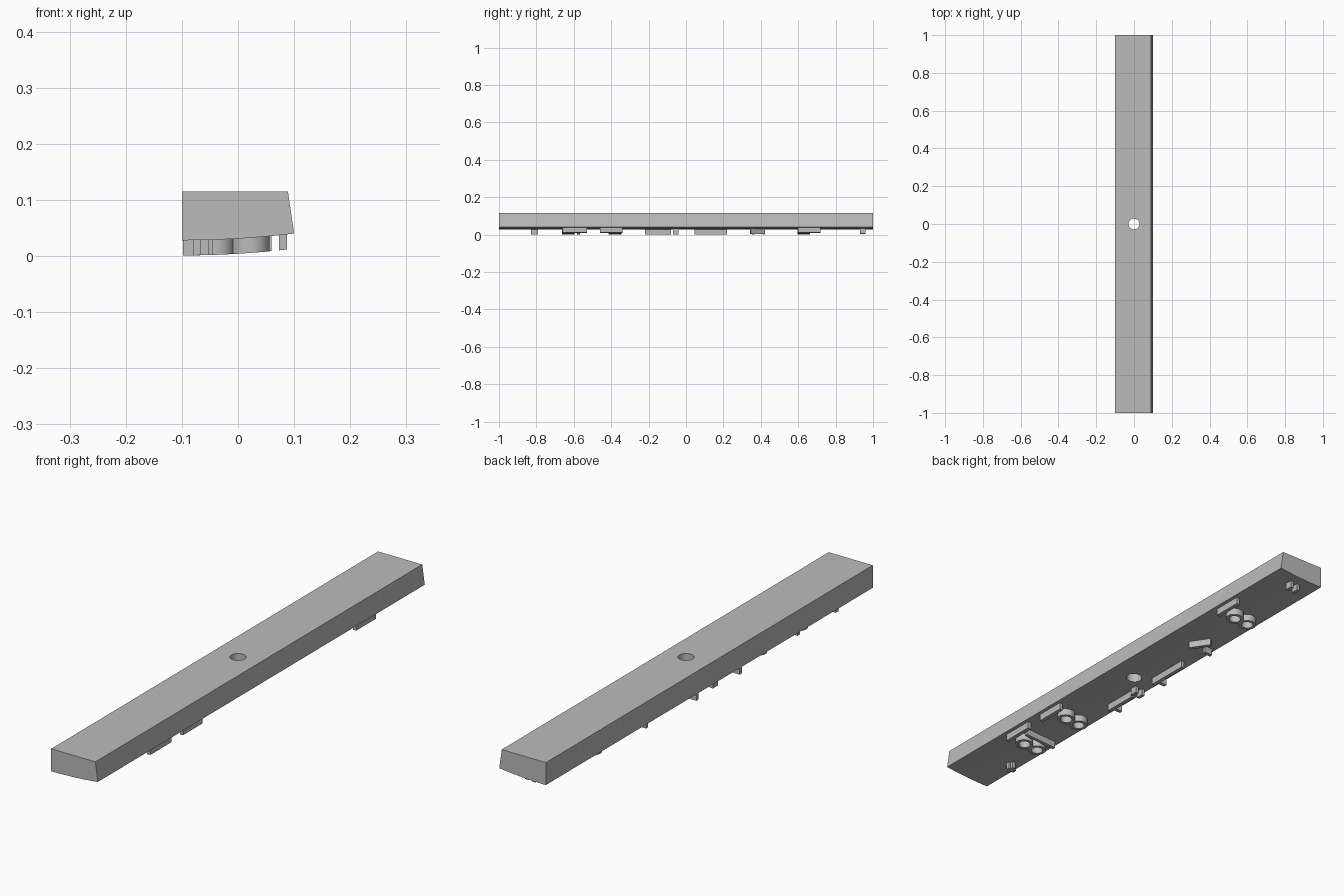
import bpy, bmesh, math
from mathutils import Vector

cube = bpy.data.objects.get("Cube")
if cube:
    bpy.data.objects.remove(cube, do_unlink=True)

grey = bpy.data.materials.new("plain grey")
grey.use_nodes = True
colour = (0.5, 0.5, 0.5, 1)
grey.diffuse_color = colour
grey.node_tree.nodes["Principled BSDF"].inputs["Base Color"].default_value = colour

RELIEF = 0.027


def underside(x):
    """Height of the gently curved lower face."""
    return 0.028 + 0.3 * (x + 0.1) ** 2


def make(name, bm):
    bmesh.ops.recalc_face_normals(bm, faces=bm.faces)
    mesh = bpy.data.meshes.new(name)
    bm.to_mesh(mesh)
    bm.free()
    mesh.materials.append(grey)
    ob = bpy.data.objects.new(name, mesh)
    bpy.context.collection.objects.link(ob)
    return ob


def smooth(ob):
    bpy.ops.object.select_all(action='DESELECT')
    ob.select_set(True)
    bpy.context.view_layer.objects.active = ob
    bpy.ops.object.shade_smooth_by_angle(angle=math.radians(30))


# Long bar: extruded profile with a sloping side and curved underside
bm = bmesh.new()
steps = [-0.1 + 0.2 * i / 16 for i in range(17)]
profile = [(x, underside(x)) for x in steps] + [(0.089, 0.115), (-0.1, 0.115)]
end = bm.faces.new([bm.verts.new((x, -1, z)) for x, z in profile])
ext = bmesh.ops.extrude_face_region(bm, geom=[end])
bmesh.ops.translate(bm, vec=(0, 2, 0),
                    verts=[v for v in ext["geom"] if isinstance(v, bmesh.types.BMVert)])
bar = make("long_bar", bm)

# Round hole through the middle
bpy.ops.mesh.primitive_cylinder_add(vertices=48, radius=0.029, depth=0.4)
cutter = bpy.context.object
cutter.name = "hole_cutter"
cutter.hide_render = True
cutter.data.materials.append(grey)
cut = bar.modifiers.new("hole", 'BOOLEAN')
cut.operation, cut.object, cut.solver = 'DIFFERENCE', cutter, 'EXACT'
bpy.ops.object.select_all(action='DESELECT')
bpy.context.view_layer.objects.active = bar
bar.select_set(True)
bpy.ops.object.modifier_apply(modifier="hole")
bpy.data.objects.remove(cutter, do_unlink=True)
smooth(bar)


def rib(name, start, finish, width=0.014):
    """Straight raised rib whose foot follows the curved underside."""
    a, b = Vector(start), Vector(finish)
    side = (b - a).orthogonal().normalized() * width / 2
    bm = bmesh.new()
    corners = [a + side, b + side, b - side, a - side]
    low = [bm.verts.new((*p, underside(p.x) - RELIEF)) for p in corners]
    high = [bm.verts.new((*p, underside(p.x) + 0.005)) for p in corners]
    bm.faces.new(low)
    bm.faces.new(high)
    for i in range(4):
        j = (i + 1) % 4
        bm.faces.new((low[i], low[j], high[j], high[i]))
    make(name, bm)


def ring(name, cx, cy, outer=0.034, inner=0.022, sides=32):
    """Hollow round boss on the curved underside."""
    bm = bmesh.new()
    loops = []
    for r, offset in ((outer, 0.005), (outer, -RELIEF), (inner, -RELIEF), (inner, 0.005)):
        loop = []
        for i in range(sides):
            t = math.tau * i / sides
            x, y = cx + r * math.cos(t), cy + r * math.sin(t)
            loop.append(bm.verts.new((x, y, underside(x) + offset)))
        loops.append(loop)
    for k in range(4):
        p, q = loops[k], loops[(k + 1) % 4]
        for i in range(sides):
            j = (i + 1) % sides
            bm.faces.new((p[i], p[j], q[j], q[i]))
    smooth(make(name, bm))


# Long ribs near the outer edge, each with a pair of rings beside it
for n, (y0, y1, ring_y) in enumerate([(0.6, 0.72, 0.63), (-0.46, -0.34, -0.38),
                                      (-0.66, -0.53, -0.63)], 1):
    rib(f"edge_rib_{n}", (0.08, y0), (0.08, y1))
    ring(f"inner_ring_{n}", 0.022, ring_y)
    ring(f"outer_ring_{n}", -0.04, ring_y)

# Cross rib, slanted rib and lower ribs with short feet
rib("cross_rib", (0.06, -0.575), (-0.08, -0.575))
rib("slanted_rib", (0.01, 0.345), (-0.035, 0.42))
rib("slanted_rib_foot", (-0.05, 0.36), (-0.085, 0.36))
for name, y0, y1 in (("front", -0.22, -0.08), ("back", 0.045, 0.22)):
    rib(f"{name}_low_rib", (-0.06, y0), (-0.06, y1))
    rib(f"{name}_low_rib_foot", (-0.067, y0 + 0.025), (-0.098, y0 + 0.025))

# Small posts
for n, (x, y) in enumerate([(0.01, 0.945), (-0.02, 0.945),
                            (-0.05, -0.055), (-0.08, -0.055)], 1):
    rib(f"small_post_{n}", (x - 0.007, y), (x + 0.007, y), 0.03)
rib("front_post", (-0.045, -0.81), (-0.08, -0.81), 0.016)
rib("front_post_cap", (-0.06, -0.83), (-0.06, -0.79))
